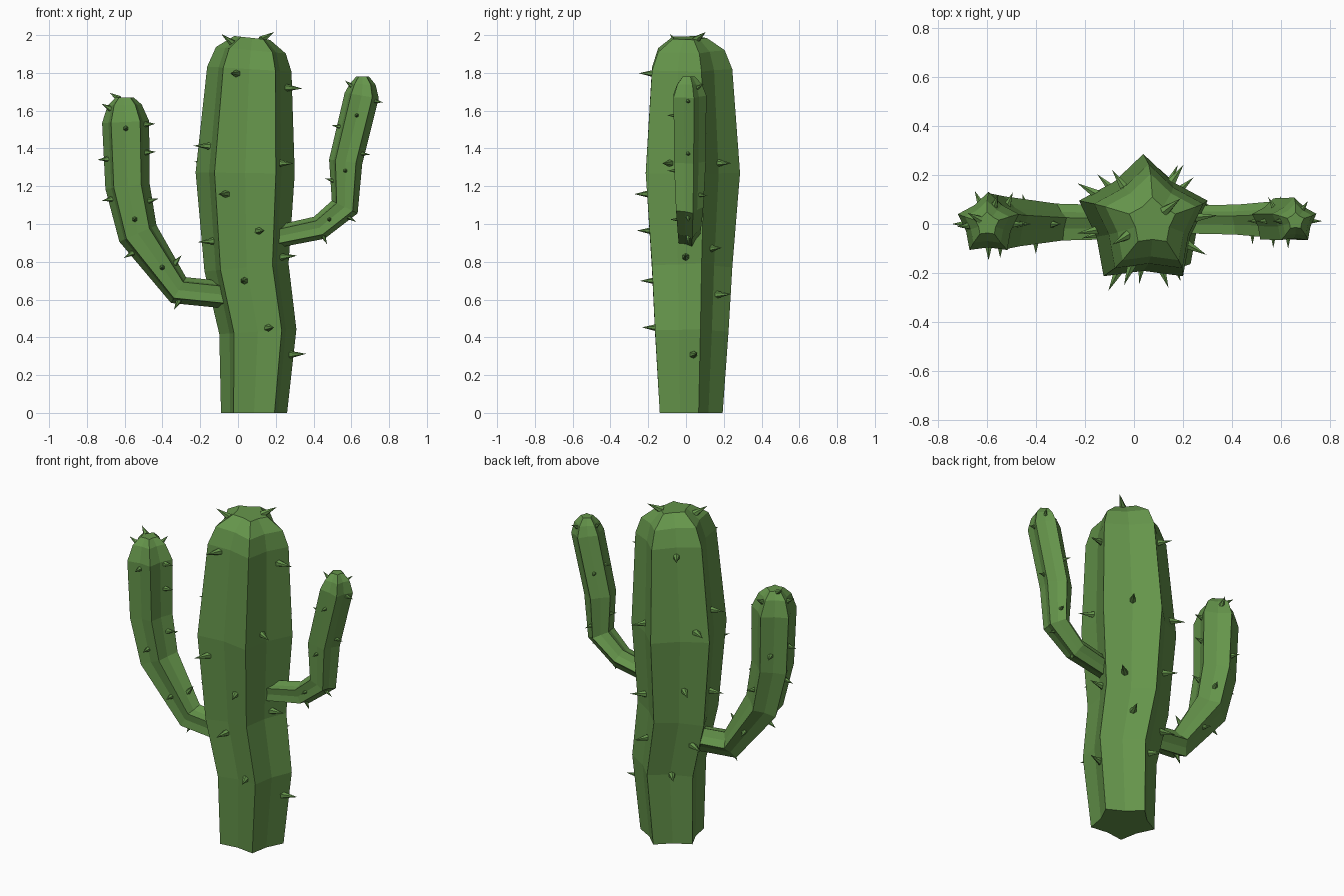
import bpy, bmesh
from math import radians, sin, cos, pi
from mathutils import Vector
from mathutils.bvhtree import BVHTree

if "Cube" in bpy.data.objects:
    bpy.data.objects.remove(bpy.data.objects["Cube"])

green = bpy.data.materials.new("cactus_green")
green.diffuse_color = (0.13, 0.30, 0.07, 1)
green.use_nodes = True
green.node_tree.nodes["Principled BSDF"].inputs["Base Color"].default_value = green.diffuse_color
Y = Vector((0, 1, 0))
RIBS, VALLEY = 5, 0.73


def finish(name, bm):
    bmesh.ops.recalc_face_normals(bm, faces=bm.faces)
    me = bpy.data.meshes.new(name)
    bm.to_mesh(me)
    me.materials.append(green)
    ob = bpy.data.objects.new(name, me)
    bpy.context.collection.objects.link(ob)


def direction(tangent, angle):
    # angle 0 points to the back, 90 to +x on an upright stem
    return Y * cos(angle) + Y.cross(tangent) * sin(angle)


def stem(name, path, y, spines, length, width):
    """Ribbed stem along (x, z, radius) points, with spines at (path index, angle)."""
    pts = [Vector((x, y, z)) for x, z, r in path]
    last = len(pts) - 1
    tans = []
    for i in range(last + 1):
        a = (pts[i] - pts[max(i - 1, 0)]).normalized()
        b = (pts[min(i + 1, last)] - pts[i]).normalized()
        tans.append((a + b).normalized())
    if path[0][1] == 0:
        tans[0] = Vector((0, 0, 1))
    bm = bmesh.new()
    rings = []
    for p, t, (_, _, r) in zip(pts, tans, path):
        rings.append([bm.verts.new(p + direction(t, k * pi / RIBS) * r * (VALLEY if k % 2 else 1))
                      for k in range(2 * RIBS)])
    for a, b in zip(rings, rings[1:]):
        for k in range(2 * RIBS):
            j = (k + 1) % (2 * RIBS)
            bm.faces.new((a[k], a[j], b[j], b[k]))
    bm.faces.new(rings[0])
    bm.faces.new(rings[-1])
    tree = BVHTree.FromBMesh(bm)
    finish(name, bm)

    # Spines: cones placed where a ray from the stem axis meets the surface
    bm = bmesh.new()
    for u, ang in spines:
        i = min(int(u), last - 1)
        f = u - i
        c = pts[i].lerp(pts[i + 1], f)
        t = tans[i].lerp(tans[i + 1], f).normalized()
        d = direction(t, radians(ang))
        if u > last - 2:
            d = (d + t * 0.6).normalized()
        hit = tree.ray_cast(c, d)[0]
        if hit is None:
            continue
        rot = d.to_track_quat('Z', 'Y').to_matrix().to_4x4()
        rot.translation = hit + d * (length / 2 - 0.012)
        bmesh.ops.create_cone(bm, cap_ends=True, segments=6, radius1=width, radius2=0,
                              depth=length, matrix=rot)
    bmesh.ops.remove_doubles(bm, verts=bm.verts, dist=1e-5)
    finish(name + "_spines", bm)


# Trunk
stem("trunk",
     [(0.085, 0, 0.184), (0.105, 0.43, 0.215), (0.045, 0.77, 0.235), (0.038, 1.27, 0.276),
      (0.06, 1.82, 0.235), (0.068, 1.92, 0.195), (0.075, 1.985, 0.10)], 0.01,
     [(3.95, 201), (2.78, 207), (2.38, 160), (1.8, 188), (1.05, 160),
      (3.84, 85), (3.1, 118), (2.08, 93), (0.7, 80),
      (3.1, 35), (2.18, 48), (1.56, 25),
      (3.25, 260), (2.3, 255), (4.6, 240), (5.3, 50),
      (3.9, 325), (2.4, 315), (1.0, 320), (3.1, 300), (1.6, 295)], 0.095, 0.022)

# Left arm
stem("left_arm",
     [(-0.02, 0.62, 0.075), (-0.315, 0.65, 0.083), (-0.53, 0.95, 0.113), (-0.585, 1.2, 0.124),
      (-0.595, 1.54, 0.131), (-0.6, 1.63, 0.095), (-0.6, 1.67, 0.05)], 0.0,
     [(3.9, 180), (2.3, 180), (1.4, 180), (3.95, 90), (3.5, 90), (2.6, 90), (1.3, 90),
      (4.3, 265), (3.45, 270), (2.8, 270), (1.8, 270), (0.9, 265), (5.3, 300),
      (4.2, 20), (3.3, 335), (2.4, 25), (1.5, 340)], 0.065, 0.018)

# Right arm
stem("right_arm",
     [(0.12, 0.915, 0.06), (0.43, 0.98, 0.068), (0.565, 1.09, 0.08), (0.57, 1.33, 0.093),
      (0.655, 1.68, 0.096), (0.66, 1.74, 0.072), (0.66, 1.78, 0.036)], 0.012,
     [(3.7, 180), (2.8, 180), (1.4, 180), (4.1, 270), (3.5, 270), (2.5, 270),
      (3.95, 90), (3.15, 90), (1.8, 90), (1.0, 90), (4.2, 30), (3.4, 330), (2.3, 20)],
     0.055, 0.014)
